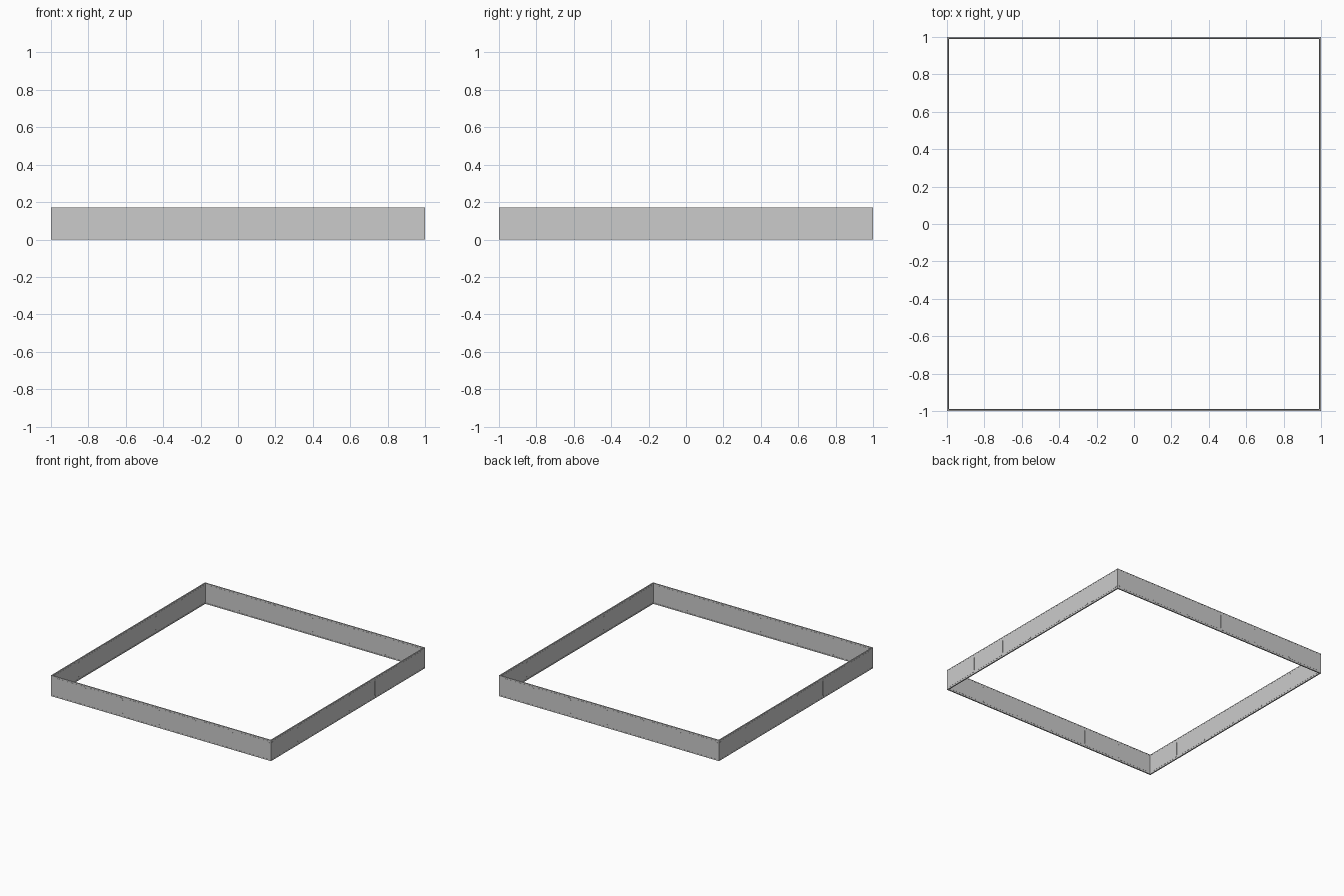
import bpy, bmesh, math
from mathutils import Matrix

if "Cube" in bpy.data.objects:
    bpy.data.objects.remove(bpy.data.objects["Cube"])


def finish(name, bm):
    bmesh.ops.recalc_face_normals(bm, faces=bm.faces)
    mesh = bpy.data.meshes.new(name)
    bm.to_mesh(mesh)
    bm.free()
    obj = bpy.data.objects.new(name, mesh)
    bpy.context.collection.objects.link(obj)
    return obj


def square_ring(name, outer, inner, z0, z1):
    """Closed square wall made by sweeping a rectangle round four corners."""
    bm = bmesh.new()
    loops = []
    for sx, sy in ((-1, -1), (1, -1), (1, 1), (-1, 1)):
        loops.append([bm.verts.new((sx * r, sy * r, z)) for r, z in
                      ((outer, z0), (outer, z1), (inner, z1), (inner, z0))])
    for i in range(4):
        a, b = loops[i], loops[(i + 1) % 4]
        for j in range(4):
            k = (j + 1) % 4
            bm.faces.new((a[j], b[j], b[k], a[k]))
    return finish(name, bm)


def rounded_panels(name, side, count=6):
    """Row of thin rounded panels showing on both faces of one wall."""
    bm = bmesh.new()
    pitch, radius = 2 / count, 0.02
    half_w, z0, z1 = pitch / 2 - 0.014, 0.014, 0.158
    for n in range(count):
        cx = -1 + pitch * (n + 0.5)
        outline = []
        for q, (sx, z) in enumerate(((1, z1 - radius), (-1, z1 - radius),
                                     (-1, z0 + radius), (1, z0 + radius))):
            for s in range(4):
                a = math.radians(90 * q + 30 * s)
                outline.append((cx + sx * (half_w - radius) + radius * math.cos(a),
                                z + radius * math.sin(a)))
        front = [bm.verts.new((x, -1.0, z)) for x, z in outline]
        back = [bm.verts.new((x, -0.991, z)) for x, z in outline]
        bm.faces.new(front)
        bm.faces.new(back[::-1])
        for i in range(len(front)):
            j = (i + 1) % len(front)
            bm.faces.new((front[i], back[i], back[j], front[j]))
    bm.transform(Matrix.Rotation(side * math.pi / 2, 4, 'Z'))
    return finish(name, bm)


# Thin perimeter wall and the slightly wider rails along its edges
square_ring("wall", 0.999, 0.992, 0.0, 0.169)
square_ring("base_rail", 1.0, 0.99, 0.0, 0.009)
square_ring("top_rail", 1.0, 0.991, 0.164, 0.17)

# Six panels on each side
for i, label in enumerate(("front", "right", "back", "left")):
    rounded_panels(label + "_panels", i)
